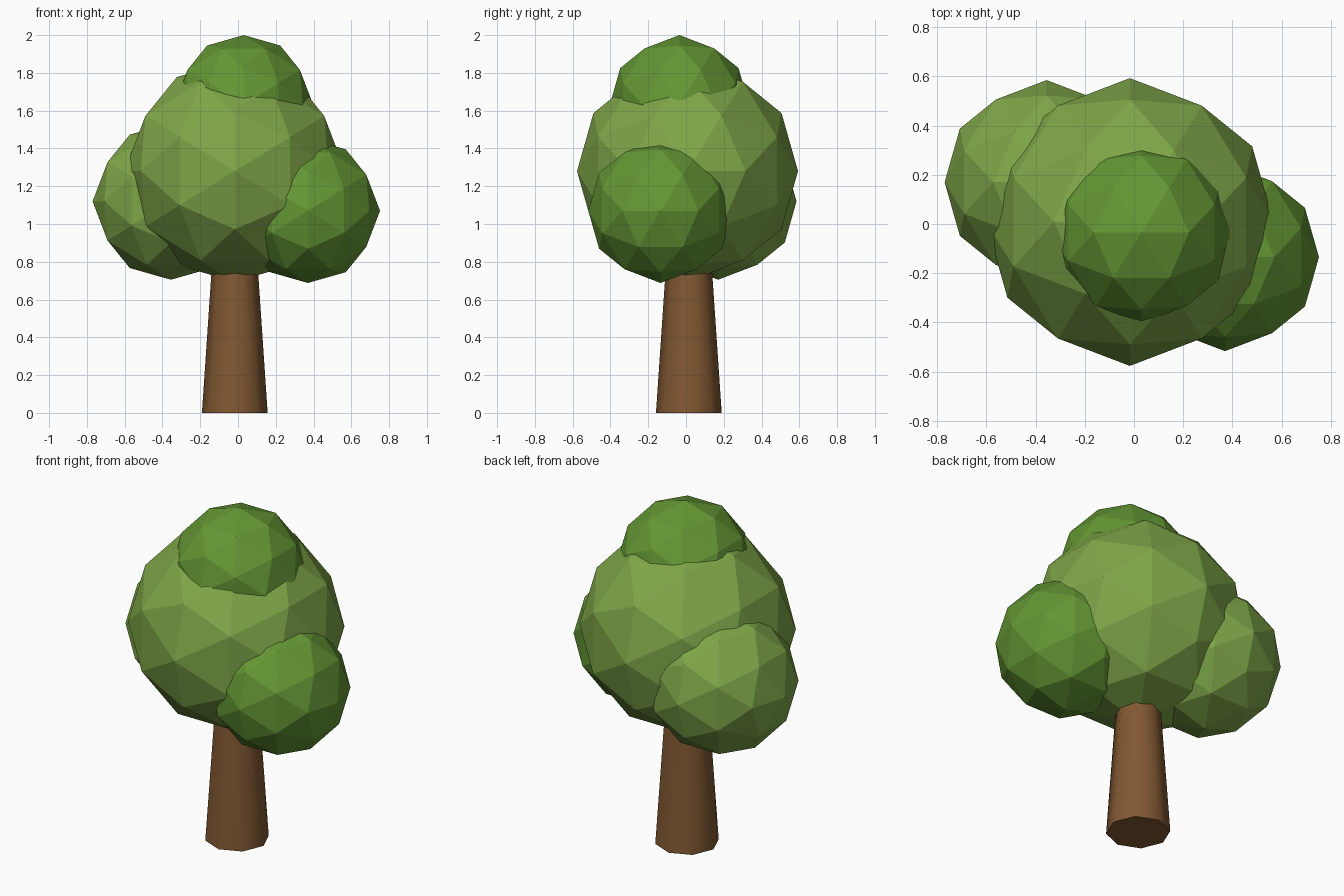
import bpy
import math

if "Cube" in bpy.data.objects:
    bpy.data.objects.remove(bpy.data.objects["Cube"])


def material(name, rgb):
    m = bpy.data.materials.new(name)
    m.diffuse_color = (*rgb, 1)
    m.use_nodes = True
    m.node_tree.nodes["Principled BSDF"].inputs["Base Color"].default_value = m.diffuse_color
    return m


LIGHT = material("light_leaf", (0.21, 0.38, 0.065))
DARK = material("dark_leaf", (0.125, 0.305, 0.034))
BARK = material("bark", (0.22, 0.098, 0.032))

# Turns the icosphere so that one of its edges is centred on each axis
TILT = -math.atan(2 / (1 + math.sqrt(5)))


def leaf_ball(name, centre, radius, mat):
    bpy.ops.mesh.primitive_ico_sphere_add(
        subdivisions=2, radius=radius, location=centre, rotation=(0, TILT, 0))
    ob = bpy.context.object
    ob.name = name
    ob.data.materials.append(mat)
    bpy.ops.object.shade_flat()


# Foliage: one large ball with three smaller ones around it
leaf_ball("foliage_main", (-0.017, 0.008, 1.28), 0.585, LIGHT)
leaf_ball("foliage_left", (-0.355, 0.17, 1.12), 0.415, LIGHT)
leaf_ball("foliage_right", (0.37, -0.135, 1.07), 0.382, DARK)
leaf_ball("foliage_top", (0.03, -0.035, 1.632), 0.368, DARK)

# Tapered eight-sided trunk, reaching into the foliage
HEIGHT = 0.9
bpy.ops.mesh.primitive_cone_add(
    vertices=8, radius1=0.174, radius2=0.113, depth=HEIGHT,
    location=(-0.017, 0.015, HEIGHT / 2))
trunk = bpy.context.object
trunk.name = "trunk"
trunk.data.materials.append(BARK)
bpy.ops.object.shade_smooth_by_angle(angle=math.radians(50))
